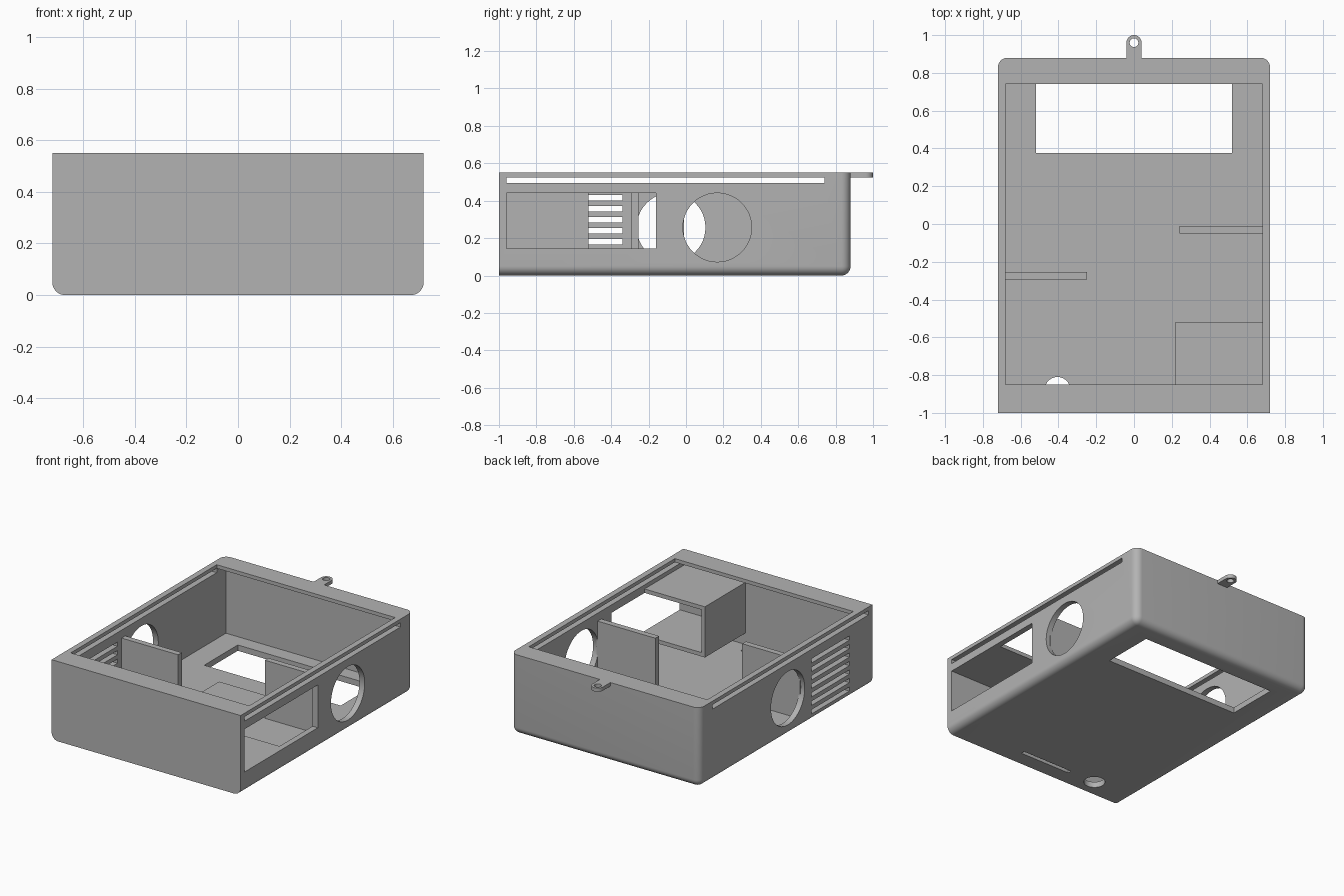
import bpy, bmesh, math

if "Cube" in bpy.data.objects:
    bpy.data.objects.remove(bpy.data.objects["Cube"])

mat = bpy.data.materials.new("grey plastic")
mat.diffuse_color = (0.45, 0.45, 0.45, 1)
mat.use_nodes = True
mat.node_tree.nodes["Principled BSDF"].inputs["Base Color"].default_value = mat.diffuse_color


def finish(name, bm):
    bmesh.ops.recalc_face_normals(bm, faces=bm.faces)
    me = bpy.data.meshes.new(name)
    bm.to_mesh(me)
    bm.free()
    ob = bpy.data.objects.new(name, me)
    bpy.context.collection.objects.link(ob)
    me.materials.append(mat)
    return ob


def prism(name, pts, axis, lo, hi):
    """Extrude a 2D outline along x (points are y, z) or z (points are x, y)."""
    bm = bmesh.new()
    place = (lambda p, t: (t, p[0], p[1])) if axis == "x" else (lambda p, t: (p[0], p[1], t))
    face = bm.faces.new([bm.verts.new(place(p, lo)) for p in pts])
    ext = bmesh.ops.extrude_face_region(bm, geom=[face])
    d = (hi - lo, 0, 0) if axis == "x" else (0, 0, hi - lo)
    bmesh.ops.translate(bm, verts=[v for v in ext["geom"] if isinstance(v, bmesh.types.BMVert)], vec=d)
    return finish(name, bm)


def box(name, x0, x1, y0, y1, z0, z1):
    return prism(name, [(x0, y0), (x1, y0), (x1, y1), (x0, y1)], "z", z0, z1)


def circle(cx, cy, r, n=48):
    return [(cx + r * math.cos(2 * math.pi * i / n), cy + r * math.sin(2 * math.pi * i / n)) for i in range(n)]


def cut(target, cutter):
    cutter.hide_render = True
    m = target.modifiers.new("cut", "BOOLEAN")
    m.operation, m.solver, m.object = "DIFFERENCE", "EXACT", cutter
    bpy.context.view_layer.objects.active = target
    bpy.ops.object.modifier_apply(modifier=m.name)
    bpy.data.objects.remove(cutter)


def smooth(ob):
    bpy.ops.object.select_all(action="DESELECT")
    ob.select_set(True)
    bpy.context.view_layer.objects.active = ob
    bpy.ops.object.shade_smooth_by_angle(angle=math.radians(30))


# case: block rounded on its lower side, lower back and upright back edges
case = box("case", -0.72, 0.72, -1, 0.88, 0, 0.55)
bm = bmesh.new()
bm.from_mesh(case.data)
edges = []
for e in bm.edges:
    c = (e.verts[0].co + e.verts[1].co) / 2
    if (c.z < 0.01 and c.y > -0.9) or (c.y > 0.8 and abs(c.x) > 0.7 and c.z < 0.5):
        edges.append(e)
bmesh.ops.bevel(bm, geom=edges, offset=0.05, segments=8, profile=0.5, affect="EDGES")
bm.to_mesh(case.data)
bm.free()

# hollow with front and back lips left over the opening
cut(case, prism("cavity", [(-0.96, 0.04), (0.84, 0.04), (0.84, 0.525), (0.74, 0.525),
                           (0.74, 0.6), (-0.85, 0.6), (-0.85, 0.525), (-0.96, 0.525)], "x", -0.68, 0.68))
# lid slots in both sides
for s in (-1, 1):
    cut(case, box("lid_slot", *sorted((s * 0.66, s * 0.8)), -0.96, 0.74, 0.495, 0.525))
# right window, round side holes
cut(case, box("window", 0.6, 0.8, -0.96, -0.16, 0.145, 0.44))
cut(case, prism("right_hole", circle(0.167, 0.257, 0.184), "x", 0.6, 0.8))
cut(case, prism("left_hole", circle(-0.08, 0.257, 0.184), "x", -0.8, -0.6))
# left vents
for i in range(7):
    z = 0.05 + i * 0.0585
    cut(case, box("vent", -0.8, -0.6, -0.75, -0.34, z, z + 0.029))
# floor openings
cut(case, box("screen_hole", -0.52, 0.52, 0.375, 0.74, -0.1, 0.1))
cut(case, prism("cable_hole", circle(-0.405, -0.878, 0.068, 32), "z", -0.1, 0.1))
cut(case, box("floor_slot", -0.2, 0.19, -0.895, -0.868, -0.1, 0.1))
smooth(case)

# inner dividers
box("left_divider", -0.69, -0.25, -0.295, -0.255, 0.035, 0.44)
box("right_divider", 0.24, 0.69, -0.05, -0.01, 0.035, 0.44)

# compartment behind the window, open towards the back
box("compartment_top", 0.22, 0.69, -0.965, -0.52, 0.44, 0.467)
box("compartment_base", 0.22, 0.69, -0.965, -0.52, 0.118, 0.145)
box("compartment_wall", 0.22, 0.247, -0.965, -0.52, 0.145, 0.44)

# hanging tab with hole
arc = [(0.04 * math.cos(math.pi * i / 16), 0.96 + 0.04 * math.sin(math.pi * i / 16)) for i in range(17)]
tab = prism("hanging_tab", arc + [(-0.04, 0.87), (0.04, 0.87)], "z", 0.525, 0.55)
cut(tab, prism("tab_hole", circle(0, 0.96, 0.023, 24), "z", 0.4, 0.7))
smooth(tab)
